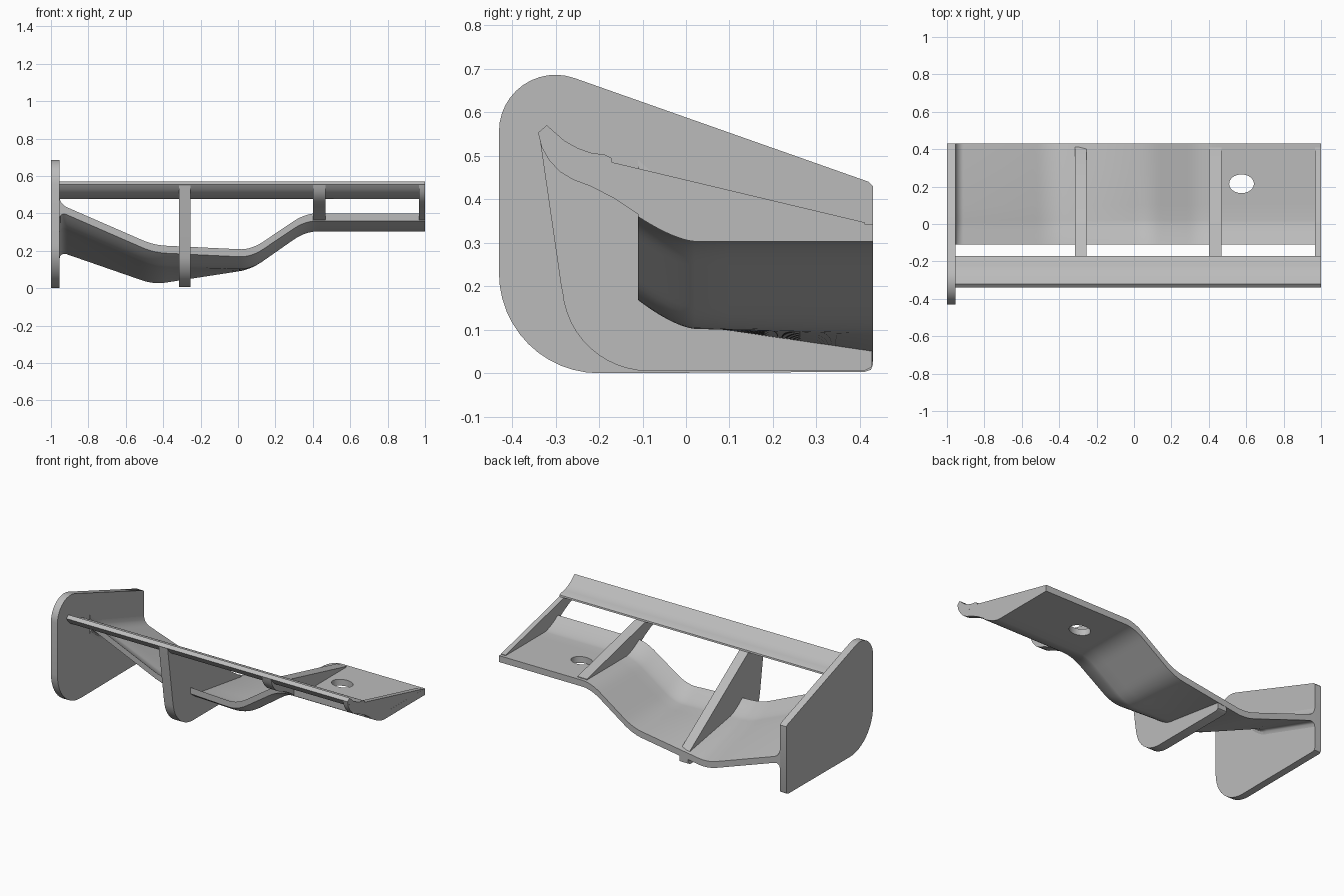
import bpy, bmesh, math

cube = bpy.data.objects.get("Cube")
if cube:
    bpy.data.objects.remove(cube, do_unlink=True)

grey = bpy.data.materials.new("plain grey")
grey.use_nodes = True
grey.diffuse_color = (0.5, 0.5, 0.5, 1)
grey.node_tree.nodes["Principled BSDF"].inputs["Base Color"].default_value = (0.5, 0.5, 0.5, 1)


def finish(name, bm):
    bmesh.ops.recalc_face_normals(bm, faces=bm.faces)
    mesh = bpy.data.meshes.new(name)
    bm.to_mesh(mesh)
    bm.free()
    mesh.materials.append(grey)
    ob = bpy.data.objects.new(name, mesh)
    bpy.context.collection.objects.link(ob)
    return ob


def smooth(ob):
    bpy.ops.object.select_all(action='DESELECT')
    ob.select_set(True)
    bpy.context.view_layer.objects.active = ob
    bpy.ops.object.shade_smooth_by_angle(angle=math.radians(30))


def extrude_x(name, profile, x0, x1):
    """Plate or bar: a (y, z) outline swept from x0 to x1."""
    bm = bmesh.new()
    face = bm.faces.new([bm.verts.new((x0, y, z)) for y, z in profile])
    geo = bmesh.ops.extrude_face_region(bm, geom=[face])["geom"]
    moved = [v for v in geo if isinstance(v, bmesh.types.BMVert)]
    bmesh.ops.translate(bm, verts=moved, vec=(x1 - x0, 0, 0))
    ob = finish(name, bm)
    smooth(ob)
    return ob


def arc(cy, cz, ry, rz, a0, a1, n=12):
    angles = [math.radians(a0 + (a1 - a0) * i / n) for i in range(n + 1)]
    return [(cy + ry * math.cos(a), cz + rz * math.sin(a)) for a in angles]


# Main plane: underside heights along the span at nose, belly and tail
KNEES = (-0.955, -0.45, 0.07, 0.36, 1.0)
NOSE = (0.41, 0.19, 0.165, 0.36, 0.36)
BELLY = (0.33, 0.115, 0.10, 0.303, 0.303)
TAIL = (0.195, 0.02, 0.10, 0.303, 0.303)
Y_NOSE, Y_BELLY, Y_TAIL = -0.11, 0.02, 0.43


def linear(x, heights):
    for i in range(len(KNEES) - 1):
        if x <= KNEES[i + 1] or i == len(KNEES) - 2:
            t = (x - KNEES[i]) / (KNEES[i + 1] - KNEES[i])
            return heights[i] + t * (heights[i + 1] - heights[i])


def rounded(x, heights, r=0.06, n=12):
    return sum(linear(x + r * (2 * i / n - 1), heights) for i in range(n + 1)) / (n + 1)


def underside(x, y):
    belly = rounded(x, BELLY)
    if y < Y_BELLY:
        t = (Y_BELLY - y) / (Y_BELLY - Y_NOSE)
        return belly + (rounded(x, NOSE) - belly) * t ** 1.5
    t = (y - Y_BELLY) / (Y_TAIL - Y_BELLY)
    return belly + (rounded(x, TAIL) - belly) * t


def fillet(x, r=0.04):
    """Extra thickness blending into the end plate."""
    u = min(max(1 - (x + 0.955) / r, 0), 1)
    return r * (1 - math.sqrt(1 - u * u))


xs = [-0.955 + 0.005 * i for i in range(10)] + [-0.9 + 0.02 * i for i in range(96)]
ys = [Y_NOSE + 0.013 * i for i in range(11)] + [0.1, 0.2, 0.3, 0.4, Y_TAIL]
bm = bmesh.new()
rings = []
for x in xs:
    low = [bm.verts.new((x, y, underside(x, y) - fillet(x))) for y in ys]
    top = [bm.verts.new((x, y, underside(x, y) + 0.04 + fillet(x))) for y in ys]
    rings.append(low + top[::-1])
count = len(rings[0])
for a, b in zip(rings, rings[1:]):
    for i in range(count):
        j = (i + 1) % count
        bm.faces.new((a[i], a[j], b[j], b[i]))
for ring in (rings[0], rings[-1]):
    for i in range(len(ys) - 1):
        bm.faces.new((ring[i], ring[i + 1], ring[count - 2 - i], ring[count - 1 - i]))
main_plane = finish("main_plane", bm)

# Oval hole through the raised section
bm = bmesh.new()
bmesh.ops.create_cone(bm, cap_ends=True, segments=40, radius1=1, radius2=1, depth=1)
bmesh.ops.scale(bm, verts=bm.verts, vec=(0.066, 0.05, 0.4))
bmesh.ops.translate(bm, verts=bm.verts, vec=(0.575, 0.215, 0.33))
cutter = finish("hole_cutter", bm)
cut = main_plane.modifiers.new("hole", 'BOOLEAN')
cut.operation = 'DIFFERENCE'
cut.solver = 'EXACT'
cut.object = cutter
bpy.context.view_layer.objects.active = main_plane
main_plane.select_set(True)
bpy.ops.object.modifier_apply(modifier="hole")
bpy.data.objects.remove(cutter, do_unlink=True)
smooth(main_plane)

# End plate with big rounded front corners
end_plate = (arc(-0.2, 0.23, 0.23, 0.23, 180, 270)
             + [(0.41, 0.003), (0.425, 0.008), (0.43, 0.02), (0.43, 0.43), (0.42, 0.44)]
             + arc(-0.3, 0.556, 0.13, 0.13, 70, 180))
extrude_x("end_plate", end_plate, -1.0, -0.955)

# Upper flap
flap_top = [(-0.17, 0.485), (-0.172, 0.495), (-0.185, 0.502), (-0.22, 0.507),
            (-0.25, 0.518), (-0.28, 0.535), (-0.32, 0.57)]
flap_under = [(-0.34, 0.553), (-0.325, 0.53), (-0.3, 0.507), (-0.27, 0.49),
              (-0.24, 0.481), (-0.2, 0.477)]
extrude_x("upper_flap", flap_top + flap_under, -0.96, 1.0)

# Ribs joining the flap to the raised section
rib = [(-0.34, 0.552), (-0.332, 0.52), (-0.315, 0.49), (-0.29, 0.463), (-0.26, 0.445),
       (-0.22, 0.43), (-0.165, 0.402), (-0.105, 0.362), (-0.05, 0.33), (0.0, 0.32),
       (0.41, 0.32), (0.41, 0.347), (-0.17, 0.485), (-0.22, 0.5), (-0.27, 0.52)]
extrude_x("inner_rib", rib, 0.402, 0.468)
extrude_x("outer_rib", rib, 0.968, 0.9995)

# Deep fin passing through the low part of the main plane
fin = ([(-0.27, 0.515), (-0.338, 0.552), (-0.287, 0.2)]
       + arc(-0.085, 0.205, 0.2, 0.2, 185, 270)
       + [(0.41, 0.005), (0.428, 0.015), (0.428, 0.06), (0.41, 0.088), (-0.17, 0.485)])
extrude_x("deep_fin", fin, -0.315, -0.253)
